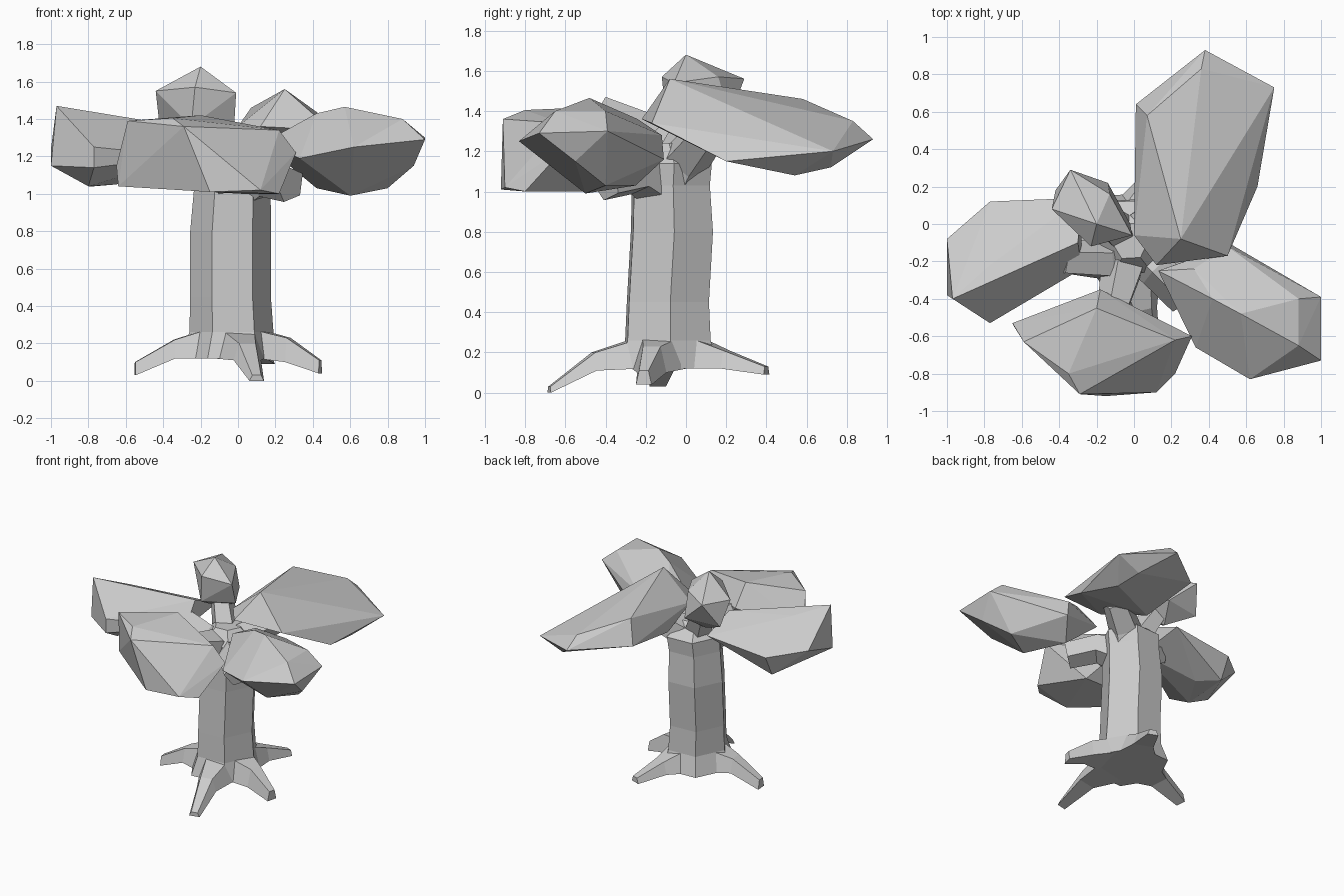
import bpy, bmesh, math
from mathutils import Vector

if "Cube" in bpy.data.objects:
    bpy.data.objects.remove(bpy.data.objects["Cube"])


def finish(bm, name):
    bmesh.ops.recalc_face_normals(bm, faces=bm.faces)
    mesh = bpy.data.meshes.new(name)
    bm.to_mesh(mesh)
    bm.free()
    obj = bpy.data.objects.new(name, mesh)
    bpy.context.collection.objects.link(obj)
    return obj


def limb(name, path, sides=5, turn=0.0, level=False):
    """Tapered low-poly tube through (x, y, z, radius) stations."""
    bm = bmesh.new()
    pts = [Vector(p[:3]) for p in path]
    rings = []
    for i, p in enumerate(pts):
        d = (pts[min(i + 1, len(pts) - 1)] - pts[max(i - 1, 0)]).normalized()
        if level:
            u, v = Vector((1, 0, 0)), Vector((0, 1.06, 0))
        else:
            u = d.cross(Vector((0, 0, 1))).normalized()
            v = u.cross(d)
        ring = []
        for k in range(sides):
            a = math.tau * k / sides + turn
            ring.append(bm.verts.new(p + path[i][3] * (u * math.cos(a) + v * math.sin(a))))
        rings.append(ring)
    for a, b in zip(rings, rings[1:]):
        for k in range(sides):
            j = (k + 1) % sides
            bm.faces.new((a[k], a[j], b[j], b[k]))
    bm.faces.new(rings[0])
    bm.faces.new(rings[-1])
    return finish(bm, name)


def clump(name, corners):
    """Faceted foliage mass: the hull of a few corner points."""
    bm = bmesh.new()
    for c in corners:
        bm.verts.new(c)
    bmesh.ops.convex_hull(bm, input=bm.verts)
    loose = [v for v in bm.verts if not v.link_faces]
    bmesh.ops.delete(bm, geom=loose, context='VERTS')
    return finish(bm, name)


def root(name, stations):
    """Wedge-shaped root: (x, y, low z, high z, half width) stations running outward."""
    bm = bmesh.new()
    d = (Vector(stations[-1][:2]) - Vector(stations[0][:2])).normalized()
    side = Vector((-d.y, d.x))
    rings = []
    for x, y, low, high, w in stations:
        ring = []
        for s, z in ((-1, low), (1, low), (.6, high), (-.6, high)):
            ring.append(bm.verts.new((x + side.x * w * s, y + side.y * w * s, z)))
        rings.append(ring)
    for a, b in zip(rings, rings[1:]):
        for k in range(4):
            j = (k + 1) % 4
            bm.faces.new((a[k], a[j], b[j], b[k]))
    bm.faces.new(rings[0])
    bm.faces.new(rings[-1])
    return finish(bm, name)


# Trunk with a gentle lean, a flared foot and a widened crown
limb("trunk", [(-.04, -.09, .12, .27), (-.035, -.09, .26, .225), (-.04, -.09, .45, .216),
               (-.04, -.07, .8, .216), (-.03, -.075, 1.03, .205), (-.02, -.07, 1.14, .21),
               (-.02, -.09, 1.24, .1)],
     sides=6, turn=math.radians(3), level=True)

# Roots: knee and tip of each, widening into the trunk foot
roots = {"left": ((-.34, -.13, .12, .22), (-.55, -.14, .03, .1)),
         "right": ((.27, -.17, .1, .23), (.44, -.21, .04, .11)),
         "front": ((.05, -.46, .11, .2), (.1, -.68, 0, .03)),
         "back": ((.08, .2, .12, .21), (.16, .4, .09, .13))}
for side, (knee, tip) in roots.items():
    c = Vector((-.03, -.09))
    start = c + (Vector(knee[:2]) - c).normalized() * .17
    root("root_" + side, [(start.x, start.y, .12, .265, .14), knee + (.075,), tip + (.04,)])

# Branches spreading from the crown of the trunk into the foliage
branches = {"front": ((-.06, -.25, 1.12, .12), (-.12, -.5, 1.2, .08)),
            "right": ((.13, -.24, 1.09, .11), (.28, -.4, 1.05, .1)),
            "back": ((.08, .0, 1.16, .12), (.25, .1, 1.28, .1)),
            "left": ((-.16, -.2, 1.14, .11), (-.38, -.18, 1.22, .1)),
            "top": ((-.09, -.03, 1.2, .1), (-.19, .06, 1.4, .08))}
for side, (mid, end) in branches.items():
    limb("branch_" + side, [(-.02, -.09, 1.0, .13), mid, end])

# Foliage clumps
clump("foliage_back", [
    (.25, -.08, 1.56), (0, -.06, 1.36), (.12, -.22, 1.36), (.5, -.17, 1.34),
    (.07, .58, 1.46), (.01, .64, 1.28), (.38, .93, 1.26), (.36, .83, 1.35),
    (.75, .73, 1.2), (.66, .2, 1.15), (.6, .54, 1.08), (.56, .72, 1.12), (.03, .18, 1.21)])
clump("foliage_right", [
    (1, -.39, 1.3), (1, -.73, 1.29), (.88, -.4, 1.4), (.88, -.65, 1.4), (.57, -.48, 1.465),
    (.42, -.4, 1.43), (.62, -.83, 1.25), (.33, -.66, 1.19), (.13, -.25, 1.27), (.32, -.24, 1.36),
    (.5, -.12, 1.28), (.52, -.11, 1.16), (.6, -.5, .99), (.8, -.4, 1.03), (.42, -.25, 1.03),
    (.94, -.55, 1.15)])
clump("foliage_front", [
    (-.59, -.63, 1.39), (-.65, -.53, 1.15), (-.64, -.55, 1.04), (-.29, -.91, 1.36),
    (-.35, -.8, 1.405), (-.15, -.92, 1.01), (.12, -.9, 1.02), (.22, -.8, 1.0),
    (.31, -.6, 1.22), (.22, -.62, 1.34), (-.18, -.35, 1.25), (-.2, -.45, 1.42), (.02, -.5, 1.0)])
clump("foliage_left", [
    (-.97, -.4, 1.47), (-1, -.08, 1.24), (-1, -.38, 1.15), (-.77, .12, 1.2),
    (-.77, .04, 1.04), (-.77, -.53, 1.25), (-.77, -.53, 1.14), (-.8, -.35, 1.04),
    (-.77, -.22, 1.4), (-.28, .14, 1.25), (-.28, -.24, 1.2), (-.3, -.1, 1.36), (-.65, -.1, 1.05)])

# Small round clump on top
clump("foliage_top", [
    (-.2, 0, 1.68), (-.34, .29, 1.56), (-.13, .16, 1.57), (-.01, -.06, 1.54), (-.23, -.12, 1.57),
    (-.44, .08, 1.55), (-.42, .18, 1.37), (-.25, -.1, 1.36), (-.02, .0, 1.37),
    (-.14, .22, 1.38), (-.22, .07, 1.27)])
